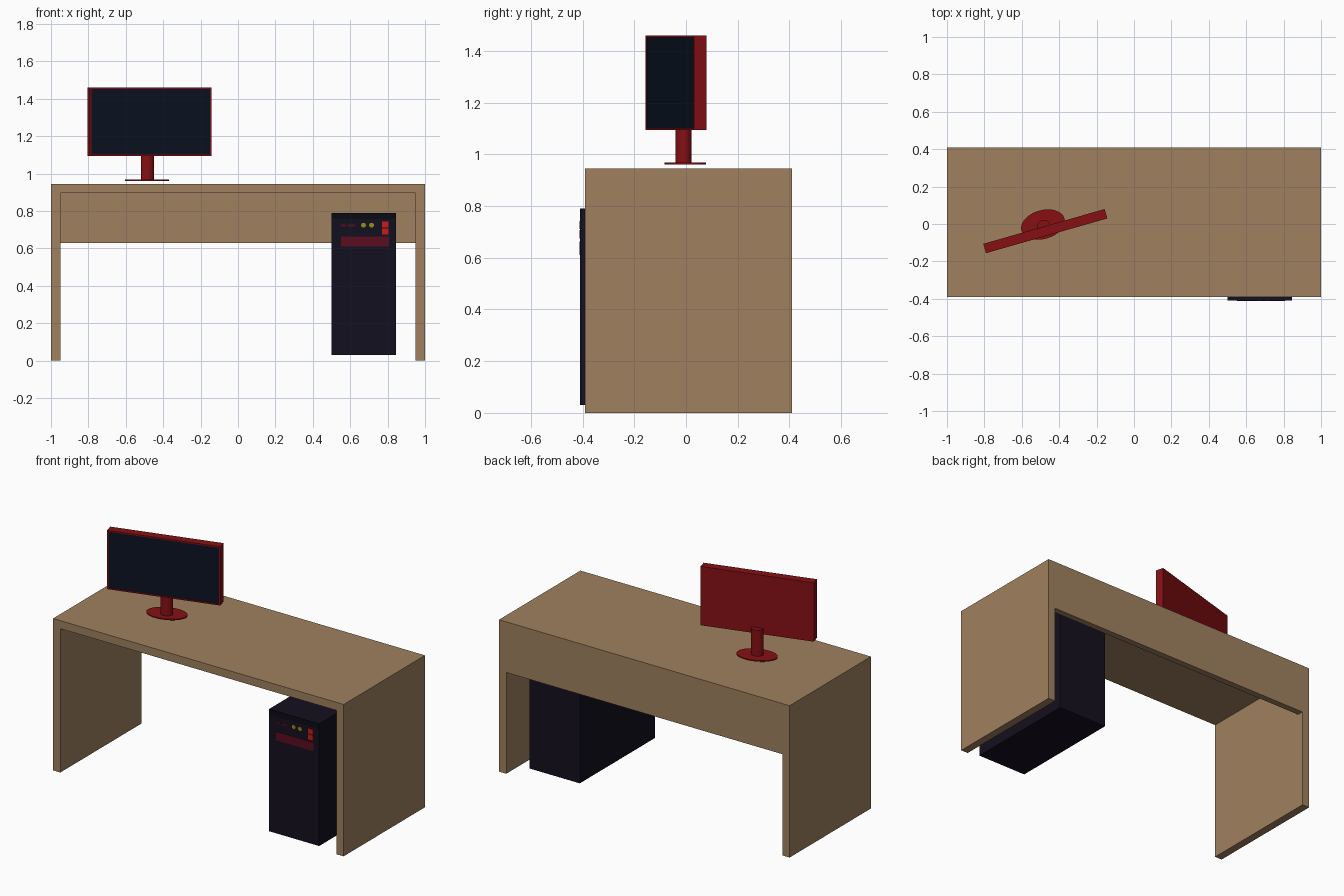
import bpy, bmesh, math
from mathutils import Matrix, Vector

if "Cube" in bpy.data.objects:
    bpy.data.objects.remove(bpy.data.objects["Cube"])


def material(name, rgb):
    m = bpy.data.materials.new(name)
    m.diffuse_color = (*rgb, 1)
    m.use_nodes = True
    m.node_tree.nodes["Principled BSDF"].inputs["Base Color"].default_value = m.diffuse_color
    return m


WOOD = material("wood", (0.35, 0.22, 0.115))
RED = material("red_plastic", (0.24, 0.005, 0.007))
GLASS = material("screen_glass", (0.003, 0.006, 0.016))
CASE = material("case_black", (0.007, 0.005, 0.014))
TRIM = material("case_trim", (0.003, 0.003, 0.007))
DRIVE = material("drive_red", (0.10, 0.004, 0.014))
BUTTON = material("button_red", (0.6, 0.01, 0.01))
YELLOW = material("port_yellow", (0.3, 0.28, 0.01))


def finish(name, bm, *mats):
    me = bpy.data.meshes.new(name)
    bm.to_mesh(me)
    bm.free()
    for m in mats:
        me.materials.append(m)
    ob = bpy.data.objects.new(name, me)
    bpy.context.collection.objects.link(ob)
    return ob


def box(name, lo, hi, *mats):
    lo, hi = Vector(lo), Vector(hi)
    bm = bmesh.new()
    mat = Matrix.Translation((lo + hi) / 2) @ Matrix.Diagonal((*(hi - lo), 1))
    bmesh.ops.create_cube(bm, size=1, matrix=mat)
    return finish(name, bm, *mats)


def cylinder(name, center, rx, ry, depth, mat, rot=Matrix(), segments=32):
    bm = bmesh.new()
    m = Matrix.Translation(center) @ rot @ Matrix.Diagonal((rx, ry, depth, 1))
    bmesh.ops.create_cone(bm, cap_ends=True, segments=segments, radius1=1,
                          radius2=1, depth=1, matrix=m)
    ob = finish(name, bm, mat)
    bpy.context.view_layer.objects.active = ob
    ob.select_set(True)
    bpy.ops.object.shade_smooth_by_angle(angle=math.radians(35))
    ob.select_set(False)
    return ob


def inset_front(ob, border, depth, slot):
    """Recess the -y face and give it another material slot."""
    bm = bmesh.new()
    bm.from_mesh(ob.data)
    face = min(bm.faces, key=lambda f: f.calc_center_median().y)
    bmesh.ops.inset_region(bm, faces=[face], thickness=border)
    new = bmesh.ops.extrude_discrete_faces(bm, faces=[face])["faces"][0]
    bmesh.ops.translate(bm, verts=new.verts, vec=(0, depth, 0))
    new.material_index = slot
    bm.to_mesh(ob.data)
    bm.free()


# Desk: a solid block with the knee space and the gap below the back panel cut out
desk = box("desk", (-1, -0.39, 0), (1, 0.41, 0.945), WOOD)
cutters = [box("knee_space_cutter", (-0.95, -0.6, -0.2), (0.95, 0.37, 0.895), WOOD),
           box("back_gap_cutter", (-0.95, -0.7, -0.3), (0.95, 0.6, 0.63), WOOD)]
bpy.context.view_layer.objects.active = desk
for c in cutters:
    c.hide_render = True
    mod = desk.modifiers.new("cut", "BOOLEAN")
    mod.operation, mod.solver, mod.object = "DIFFERENCE", "EXACT", c
    bpy.ops.object.modifier_apply(modifier=mod.name)
    bpy.data.objects.remove(c)

# Monitor: turned panel with recessed screen
ANGLE = math.radians(16)
TURN = Matrix.Rotation(ANGLE, 4, "Z")
monitor = box("monitor", (-0.3375, -0.026, -0.183), (0.3375, 0.026, 0.183), RED, GLASS)
inset_front(monitor, 0.011, 0.004, 1)
monitor.matrix_world = Matrix.Translation((-0.474, -0.038, 1.277)) @ TURN

# Monitor stand
cylinder("monitor_stand_pole", (-0.484, -0.01, 1.048), 0.036, 0.031, 0.165, RED, TURN)
cylinder("monitor_stand_base", (-0.487, -0.003, 0.965), 0.12, 0.077, 0.007, RED, TURN)

# Computer tower
box("tower_case", (0.50, -0.405, 0.03), (0.845, 0.33, 0.79), CASE)
FRONT = -0.409
box("tower_front_top_trim", (0.50, FRONT, 0.757), (0.845, -0.405, 0.79), TRIM)
box("tower_front_panel", (0.50, FRONT, 0.03), (0.845, -0.405, 0.757), CASE)


# Details on the tower front
def front_plate(name, x0, x1, z0, z1, mat):
    box(name, (x0, FRONT - 0.002, z0), (x1, FRONT, z1), mat)


front_plate("drive_cover", 0.55, 0.807, 0.61, 0.663, DRIVE)
for i, z in enumerate((0.675, 0.711)):
    front_plate(f"power_button_{i + 1}", 0.77, 0.805, z, z + 0.032, BUTTON)
for i, (x0, x1) in enumerate(((0.55, 0.578), (0.588, 0.625))):
    front_plate(f"data_port_{i + 1}", x0, x1, 0.717, 0.727, DRIVE)
for i, x in enumerate((0.671, 0.714)):
    cylinder(f"audio_port_{i + 1}", (x, FRONT - 0.001, 0.724), 0.013, 0.013, 0.002,
             YELLOW, Matrix.Rotation(math.pi / 2, 4, "X"), 16)
